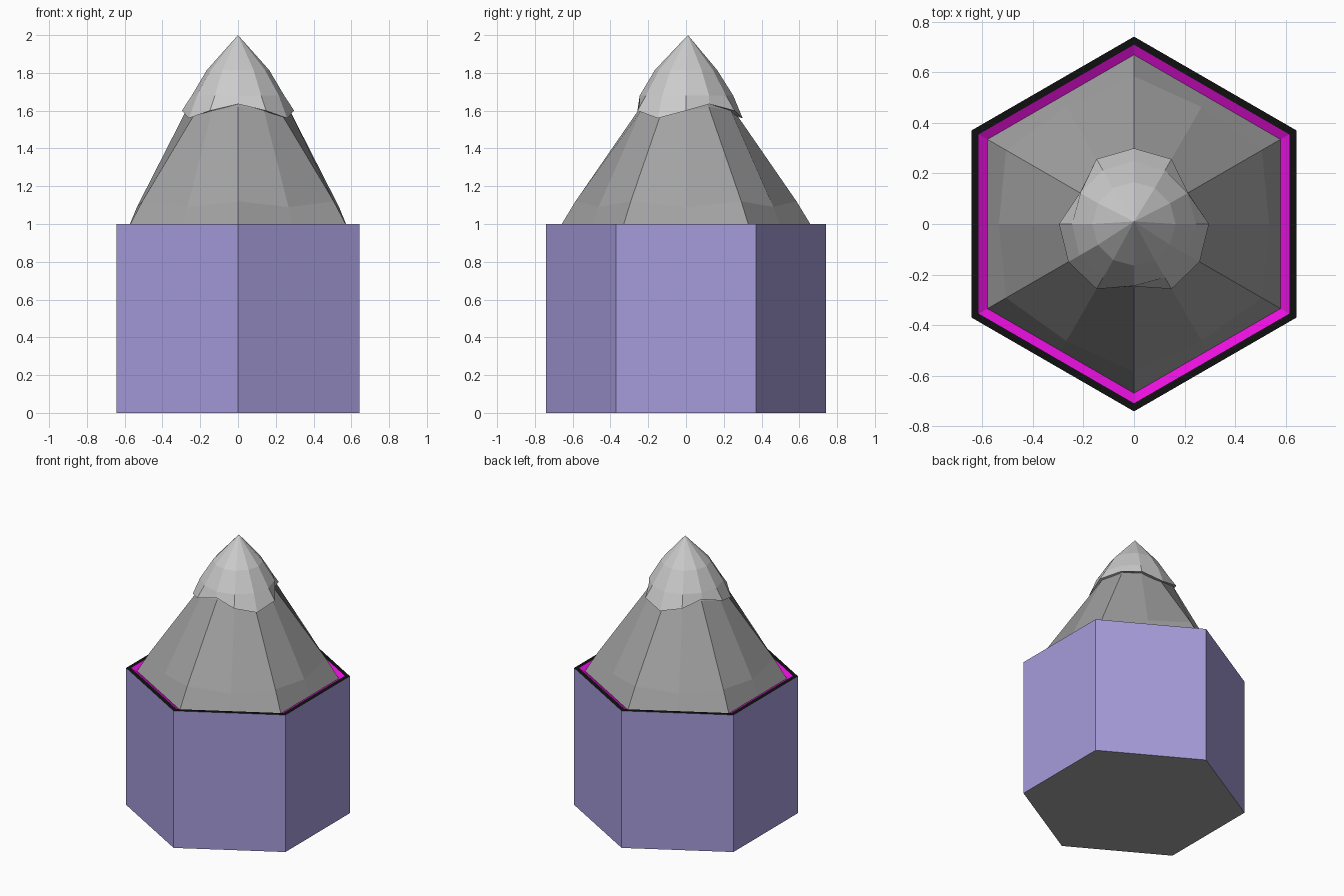
import bpy, bmesh
from math import sin, cos, radians

if "Cube" in bpy.data.objects:
    bpy.data.objects.remove(bpy.data.objects["Cube"])


def material(name, color):
    m = bpy.data.materials.new(name)
    m.diffuse_color = (*color, 1)
    m.use_nodes = True
    m.node_tree.nodes["Principled BSDF"].inputs["Base Color"].default_value = m.diffuse_color
    return m


rock = material("rock", (0.36, 0.36, 0.36))
snow = material("snow", (0.75, 0.75, 0.75))
black = material("black", (0.005, 0.005, 0.005))
purple = material("purple", (0.38, 0.33, 0.70))
magenta = material("magenta", (0.80, 0.005, 0.72))


def ring(n, radii, heights):
    """Ring of n points from the front; radii and heights repeat round it."""
    pts = []
    for k in range(n):
        a = radians(-90 + 360 * k / n)
        r, z = radii[k % len(radii)], heights[k % len(heights)]
        pts.append((r * cos(a), r * sin(a), z))
    return pts


def loft(bm, rings, slots):
    """Skin between rings with equal counts, returning the vertex loops."""
    loops = [[bm.verts.new(p) for p in r] for r in rings]
    bands = []
    for a, b, slot in zip(loops, loops[1:], slots):
        n = len(a)
        band = []
        for i in range(n):
            j = (i + 1) % n
            f = bm.faces.new((a[i], a[j], b[j], b[i]))
            f.material_index = slot
            band.append(f)
        bands.append(band)
    return loops, bands


def close(bm, loop, tip):
    v = bm.verts.new(tip)
    for i, a in enumerate(loop):
        bm.faces.new((a, loop[(i + 1) % len(loop)], v))


def finish(bm, name, mats):
    mesh = bpy.data.meshes.new(name)
    bm.to_mesh(mesh)
    bm.free()
    for m in mats:
        mesh.materials.append(m)
    bpy.context.collection.objects.link(bpy.data.objects.new(name, mesh))


# Hexagonal tile: black frame, purple side panels, sloped magenta rim
bm = bmesh.new()
loops, bands = loft(bm, [ring(6, [0.742], [0]), ring(6, [0.742], [1]),
                         ring(6, [0.71], [1]), ring(6, [0.655], [0.97])],
                    [1, 1, 3])
bm.faces.new(loops[0][::-1])
bmesh.ops.inset_individual(bm, faces=bands[0], thickness=0.03)
for f in bands[0]:
    f.material_index = 2
finish(bm, "hex_tile", [rock, black, purple, magenta])

# Mountain: hexagonal foot turning into a rounder twelve-sided upper part
bm = bmesh.new()
loops, _ = loft(bm, [ring(12, [0.67, 0.67 * cos(radians(30))], [0.98]),
                     ring(12, [0.585, 0.535], [1.12, 1.09]),
                     ring(12, [0.24, 0.275], [1.62, 1.60]),
                     ring(12, [0.19], [1.68])], [0, 0, 0])
close(bm, loops[-1], (0, 0, 1.8))
finish(bm, "mountain", [rock])

# Snow cap: zigzag lower rim with three low and three high points
bm = bmesh.new()
loops, _ = loft(bm, [ring(12, [0.225, 0.26, 0.27, 0.26], [1.64, 1.60, 1.57, 1.60]),
                     ring(12, [0.247, 0.297, 0.30, 0.297], [1.635, 1.60, 1.56, 1.60]),
                     ring(12, [0.245, 0.245, 0.25, 0.245], [1.68]),
                     ring(12, [0.165], [1.815])], [0, 0, 0])
close(bm, loops[-1], (0, 0.01, 2))
finish(bm, "snow_cap", [snow])
